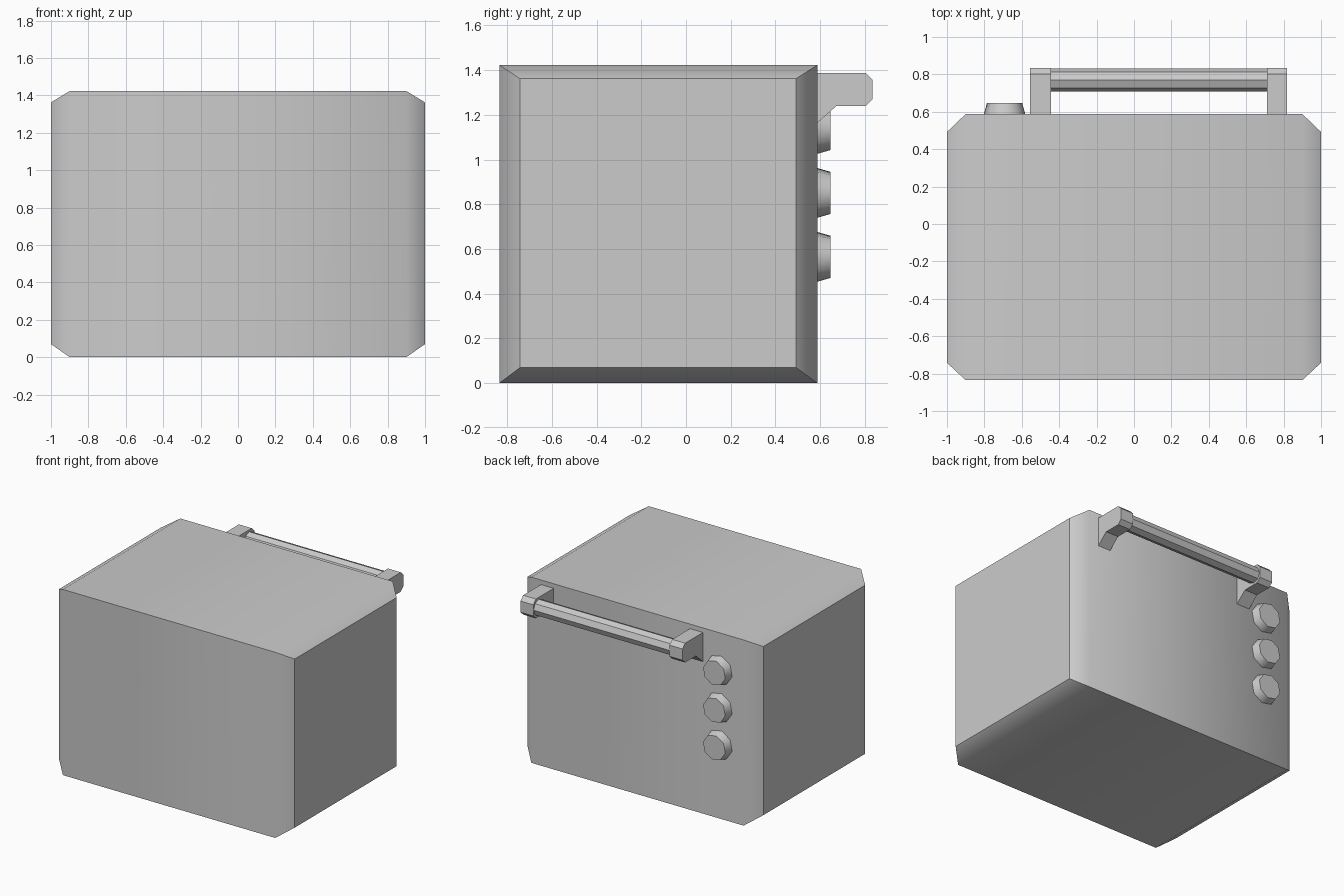
import bpy, bmesh
from math import cos, sin, pi, radians

if "Cube" in bpy.data.objects:
    bpy.data.objects.remove(bpy.data.objects["Cube"])


def loft(name, rings, smooth_angle=None):
    """Skin a list of matching vertex rings and cap both ends."""
    bm = bmesh.new()
    loops = [[bm.verts.new(p) for p in ring] for ring in rings]
    for a, b in zip(loops, loops[1:]):
        n = len(a)
        for i in range(n):
            j = (i + 1) % n
            bm.faces.new((a[i], a[j], b[j], b[i]))
    bm.faces.new(loops[0])
    bm.faces.new(loops[-1])
    bmesh.ops.recalc_face_normals(bm, faces=bm.faces)
    mesh = bpy.data.meshes.new(name)
    bm.to_mesh(mesh)
    bm.free()
    obj = bpy.data.objects.new(name, mesh)
    bpy.context.collection.objects.link(obj)
    if smooth_angle:
        bpy.ops.object.select_all(action='DESELECT')
        obj.select_set(True)
        bpy.context.view_layer.objects.active = obj
        bpy.ops.object.shade_smooth_by_angle(angle=radians(smooth_angle))
    return obj


def rect(x, y0, y1, z0, z1):
    return [(x, y0, z0), (x, y1, z0), (x, y1, z1), (x, y0, z1)]


def octagon(r, turn=0.0):
    return [(r * cos(turn + i * pi / 4), r * sin(turn + i * pi / 4)) for i in range(8)]


BACK = 0.588

# Oven body: box with chamfered left and right ends
full = (-0.835, BACK, 0.0, 1.423)
inset = (-0.742, 0.492, 0.07, 1.362)
loft("oven_body", [rect(-1.0, *inset), rect(-0.9, *full),
                   rect(0.9, *full), rect(1.0, *inset)], 45)

# Handle brackets: one side profile extruded along x
profile = [(BACK, 1.388), (0.803, 1.388), (0.835, 1.356), (0.835, 1.27),
           (0.803, 1.24), (0.673, 1.24), (BACK, 1.165)]
for side, x0, x1 in (("left", -0.555, -0.445), ("right", 0.71, 0.818)):
    loft(f"handle_bracket_{side}", [[(x, y, z) for y, z in profile] for x in (x0, x1)])

# Handle bar: octagonal rod between the brackets
loft("handle_bar", [[(x, 0.77 + a, 1.313 + b) for a, b in octagon(0.061)]
                    for x in (-0.445, 0.71)])

# Control knobs: tapered octagons stacked beside the handle
for i in range(3):
    z = 0.565 + 0.286 * i
    loft(f"knob_{i + 1}",
         [[(-0.692 + a, y, z + b) for a, b in octagon(r, pi / 16)]
          for y, r in ((BACK, 0.113), (0.647, 0.096))], 44.9)
